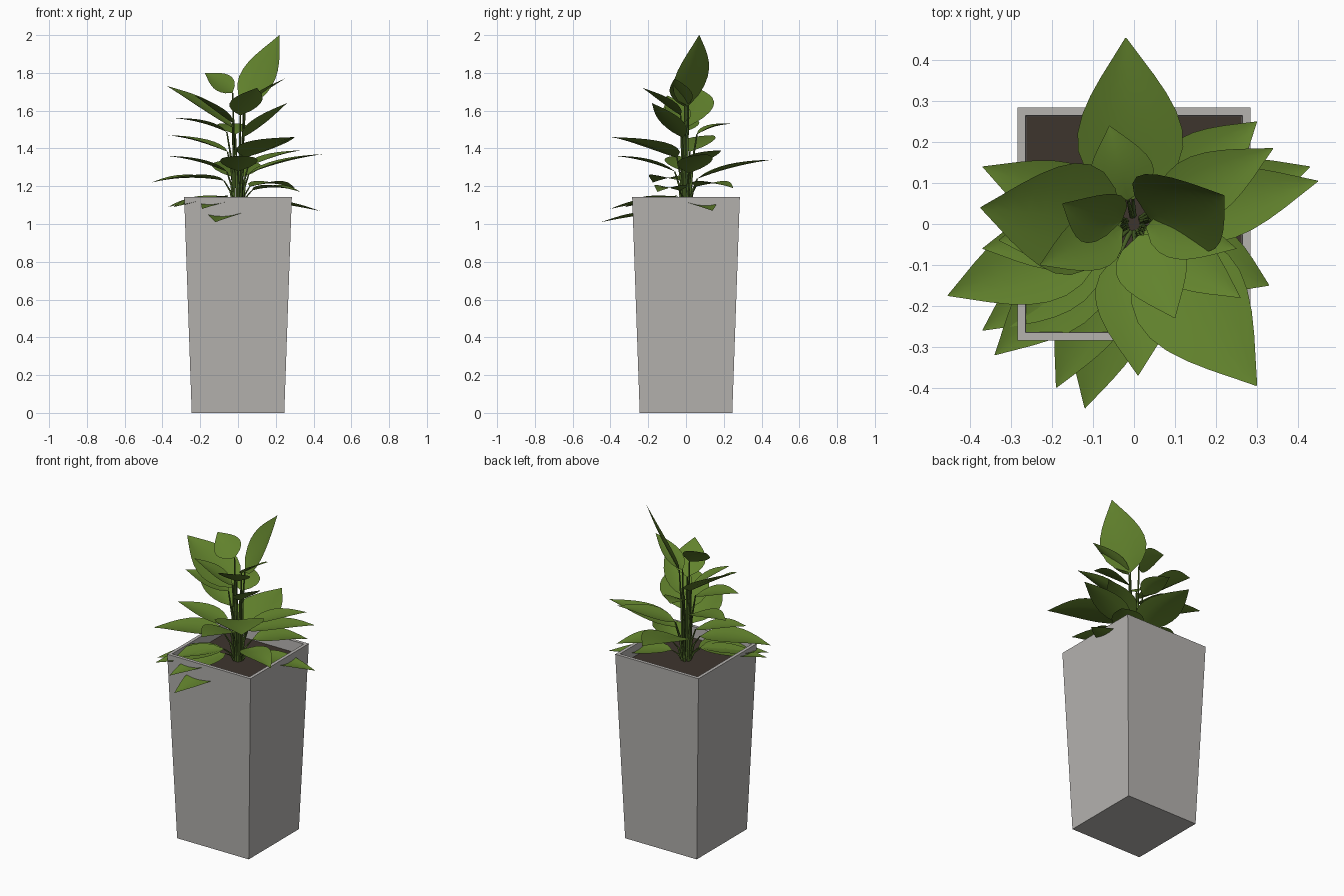
import bpy, bmesh, math
from mathutils import Vector, Matrix

if "Cube" in bpy.data.objects:
    bpy.data.objects.remove(bpy.data.objects["Cube"])


def material(name, rgb):
    m = bpy.data.materials.new(name)
    m.diffuse_color = (*rgb, 1)
    m.use_nodes = True
    m.node_tree.nodes["Principled BSDF"].inputs["Base Color"].default_value = m.diffuse_color
    return m


GREY = material("stone grey", (0.46, 0.445, 0.43))
SOIL = material("dark soil", (0.048, 0.035, 0.027))
GREEN = material("leaf green", (0.122, 0.225, 0.026))
STEM = material("stem green", (0.07, 0.13, 0.02))


def make_object(name, bm, mat, smooth=False):
    me = bpy.data.meshes.new(name)
    bm.to_mesh(me)
    bm.free()
    me.materials.append(mat)
    for p in me.polygons:
        p.use_smooth = smooth
    ob = bpy.data.objects.new(name, me)
    bpy.context.collection.objects.link(ob)
    return ob


def square(bm, half, z):
    return [bm.verts.new((sx * half, sy * half, z))
            for sx, sy in ((-1, -1), (1, -1), (1, 1), (-1, 1))]


def bridge(bm, rings):
    for a, b in zip(rings, rings[1:]):
        for i in range(len(a)):
            j = (i + 1) % len(a)
            bm.faces.new((a[i], a[j], b[j], b[i]))


# Tapered square planter with an open rim
bm = bmesh.new()
rings = [square(bm, h, z) for h, z in ((0.245, 0), (0.285, 1.143), (0.265, 1.143), (0.262, 1.06))]
bm.faces.new(rings[0][::-1])
bridge(bm, rings)
make_object("planter", bm, GREY)

# Soil
bm = bmesh.new()
bm.faces.new(square(bm, 0.2635, 1.075))
make_object("soil", bm, SOIL)


def add_leaf(bm, base, tip, width, arch, roll=0, steps=9):
    """Pointed oval blade, gently arched and cupped."""
    d = (tip - base).normalized()
    side = d.cross(Vector((0, 0, 1))).normalized()
    side = Matrix.Rotation(math.radians(roll), 3, d) @ side
    normal = side.cross(d)
    rows = []
    for k in range(steps + 1):
        t = k / steps
        w = max(0.01, math.sin(math.pi * t ** 0.72)) * width / 2
        centre = base.lerp(tip, t) + normal * arch * 4 * t * (1 - t)
        rows.append([bm.verts.new(centre + side * u * w + normal * 0.16 * w * u * u)
                     for u in (-1, -.5, 0, .5, 1)])
    for a, b in zip(rows, rows[1:]):
        for i in range(4):
            bm.faces.new((a[i], a[i + 1], b[i + 1], b[i]))


def add_stem(bm, end, angle):
    """Thin bent tube from the soil to the leaf base."""
    start = Vector((0.02 * math.cos(angle), 0.02 * math.sin(angle), 1.07))
    bend = start.lerp(end, 0.4)
    bend.z = start.z * .35 + end.z * .65
    rings = []
    for p, r in ((start, .007), (bend, .006), (end, .004)):
        rings.append([bm.verts.new(p + Vector((r * math.cos(k * math.tau / 5),
                                               r * math.sin(k * math.tau / 5), 0))) for k in range(5)])
    bridge(bm, rings)


# Leaf tips, widths and rolls, grouped by tier: x, y, z, width, roll
TOP = ((.22, .07, 2.0, .26, 28),)
UPPER = (
    (-.175, .05, 1.80, .16, -32), (-.375, .04, 1.73, .28, -8), (-.23, -.10, 1.68, .14, 0),
    (.10, -.23, 1.72, .18, 0), (.25, -.06, 1.77, .12, 0), (.26, -.18, 1.64, .15, 0),
)
MIDDLE = (
    (-.06, .24, 1.53, .16, 0), (-.33, -.04, 1.56, .18, 0),
    (.30, -.395, 1.46, .28, 0), (-.37, .14, 1.47, .17, 0), (-.02, .455, 1.34, .26, 0),
    (.45, .105, 1.37, .18, 0), (.34, .185, 1.39, .16, 0), (.01, -.37, 1.36, .20, 0),
    (-.37, -.06, 1.36, .17, 0),
)
LOWER = ((-.455, -.175, 1.22, .21, 0), (.30, .25, 1.19, .18, 0), (.33, -.15, 1.17, .17, 0))
# The lowest leaves push out through the planter wall
DROOPING = (
    (.43, .14, 1.07, .17, 0), (-.12, -.45, 1.01, .19, 0), (-.34, -.32, 1.09, .19, 0),
    (-.19, -.40, 1.08, .17, 0), (-.37, -.26, 1.09, .17, 0),
)

leaves, stems = bmesh.new(), bmesh.new()
# Each tier: leaves, stalk reach, rise of the blade per unit of reach, arch
for tier, out, rise, arch in ((TOP, .04, 1.63, -.01), (UPPER, .03, .58, .005), (MIDDLE, .06, .22, .012),
                              (LOWER, .08, -.02, .02), (DROOPING, .08, -.12, .005)):
    for x, y, z, width, roll in tier:
        a = math.atan2(y, x)
        base = Vector((out * math.cos(a), out * math.sin(a), z - rise * math.hypot(x, y)))
        add_leaf(leaves, base, Vector((x, y, z)), width, arch, roll)
        add_stem(stems, base, a)
make_object("leaves", leaves, GREEN, True)
make_object("stems", stems, STEM, True)
